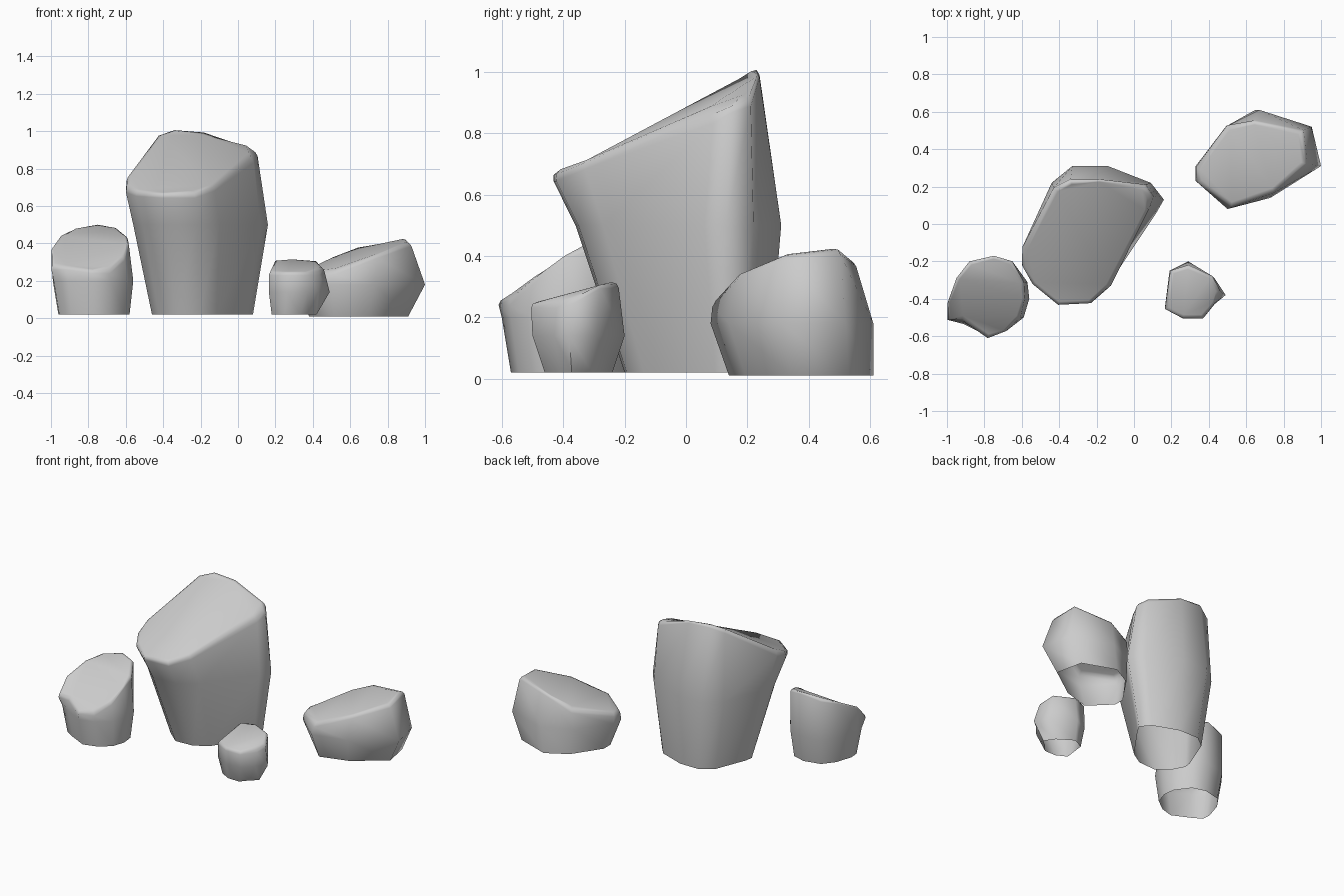
import bpy, bmesh, math

if "Cube" in bpy.data.objects:
    bpy.data.objects.remove(bpy.data.objects["Cube"])


def fit(ring, box, z):
    """Stretch a ring's plan outline into box (x0, x1, y0, y1) at height z."""
    xs, ys = [p[0] for p in ring], [p[1] for p in ring]
    x0, x1, y0, y1 = box
    sx = (x1 - x0) / (max(xs) - min(xs))
    sy = (y1 - y0) / (max(ys) - min(ys))
    return [(x0 + (p[0] - min(xs)) * sx, y0 + (p[1] - min(ys)) * sy, z) for p in ring]


def rock(name, rim, waist, waist_z, foot, foot_z, bevel):
    """Open-bottomed boulder: foot ring, waist ring, slanted rim and softened cap."""
    mid = [(x, y, waist_z) for x, y in waist]
    base = fit(mid, foot, foot_z)
    bm = bmesh.new()
    rings = [[bm.verts.new(p) for p in r] for r in (base, mid, rim)]
    n = len(rim)
    for a, b in zip(rings, rings[1:]):
        for i in range(n):
            j = (i + 1) % n
            bm.faces.new((a[i], a[j], b[j], b[i]))
    cap = bm.faces.new(rings[-1])
    bmesh.ops.recalc_face_normals(bm, faces=bm.faces)
    if cap.normal.z < 0:
        bmesh.ops.reverse_faces(bm, faces=bm.faces)
    bmesh.ops.bevel(bm, geom=list(cap.edges), offset=bevel, segments=2,
                    profile=0.5, affect='EDGES', clamp_overlap=True)
    bmesh.ops.triangulate(bm, faces=[f for f in bm.faces if len(f.verts) > 4])
    me = bpy.data.meshes.new(name)
    bm.to_mesh(me)
    bm.free()
    ob = bpy.data.objects.new(name, me)
    bpy.context.collection.objects.link(ob)
    bpy.ops.object.select_all(action='DESELECT')
    ob.select_set(True)
    bpy.context.view_layer.objects.active = ob
    bpy.ops.object.shade_smooth_by_angle(angle=math.radians(75))
    return ob


# Tall leaning boulder
rock("tall_boulder",
     [(-.60, -.13, .76), (-.605, -.23, .70), (-.55, -.33, .68), (-.41, -.445, .67),
      (-.23, -.435, .67), (-.125, -.34, .71), (.075, .08, .86), (.10, .15, .90),
      (.06, .21, .92), (-.18, .235, 1.01), (-.34, .235, 1.02), (-.43, .19, .99)],
     [(-.55, -.08), (-.56, -.15), (-.51, -.25), (-.39, -.36), (-.22, -.35), (-.10, -.27),
      (.12, .06), (.16, .13), (.09, .22), (-.14, .31), (-.33, .31), (-.44, .22)],
     .50, (-.46, .08, -.20, .27), .02, .03)

# Left stump-shaped rock, its front rim notched
rock("left_rock",
     [(-1.0, -.52, .28), (-1.0, -.43, .38), (-.95, -.29, .45), (-.88, -.20, .48),
      (-.75, -.17, .51), (-.65, -.20, .49), (-.59, -.31, .44), (-.585, -.40, .41),
      (-.61, -.50, .33), (-.69, -.575, .26), (-.78, -.61, .26), (-.92, -.51, .28)],
     [(-.985, -.49), (-.99, -.42), (-.95, -.29), (-.88, -.20),
      (-.75, -.17), (-.65, -.20), (-.57, -.31), (-.56, -.40),
      (-.59, -.50), (-.68, -.57), (-.78, -.60), (-.91, -.535)],
     .20, (-.96, -.58, -.57, -.20), .02, .02)

# Right wedge-shaped rock
rock("right_rock",
     [(.33, .30, .25), (.50, .525, .32), (.64, .55, .39), (.90, .50, .43),
      (.92, .32, .41), (.75, .17, .35), (.52, .09, .26), (.34, .22, .24)],
     [(.33, .31), (.49, .52), (.67, .61), (.95, .52),
      (1.0, .31), (.73, .14), (.50, .08), (.33, .23)],
     .18, (.38, .91, .14, .61), .01, .025)

# Small front pebble
rock("front_pebble",
     [(.165, -.455, .25), (.195, -.25, .315), (.29, -.22, .315), (.42, -.28, .315),
      (.46, -.36, .27), (.43, -.42, .25), (.37, -.505, .25), (.26, -.505, .25)],
     [(.165, -.45), (.19, -.25), (.29, -.20), (.43, -.29),
      (.49, -.38), (.43, -.43), (.37, -.50), (.26, -.50)],
     .14, (.18, .42, -.46, -.24), .02, .02)
